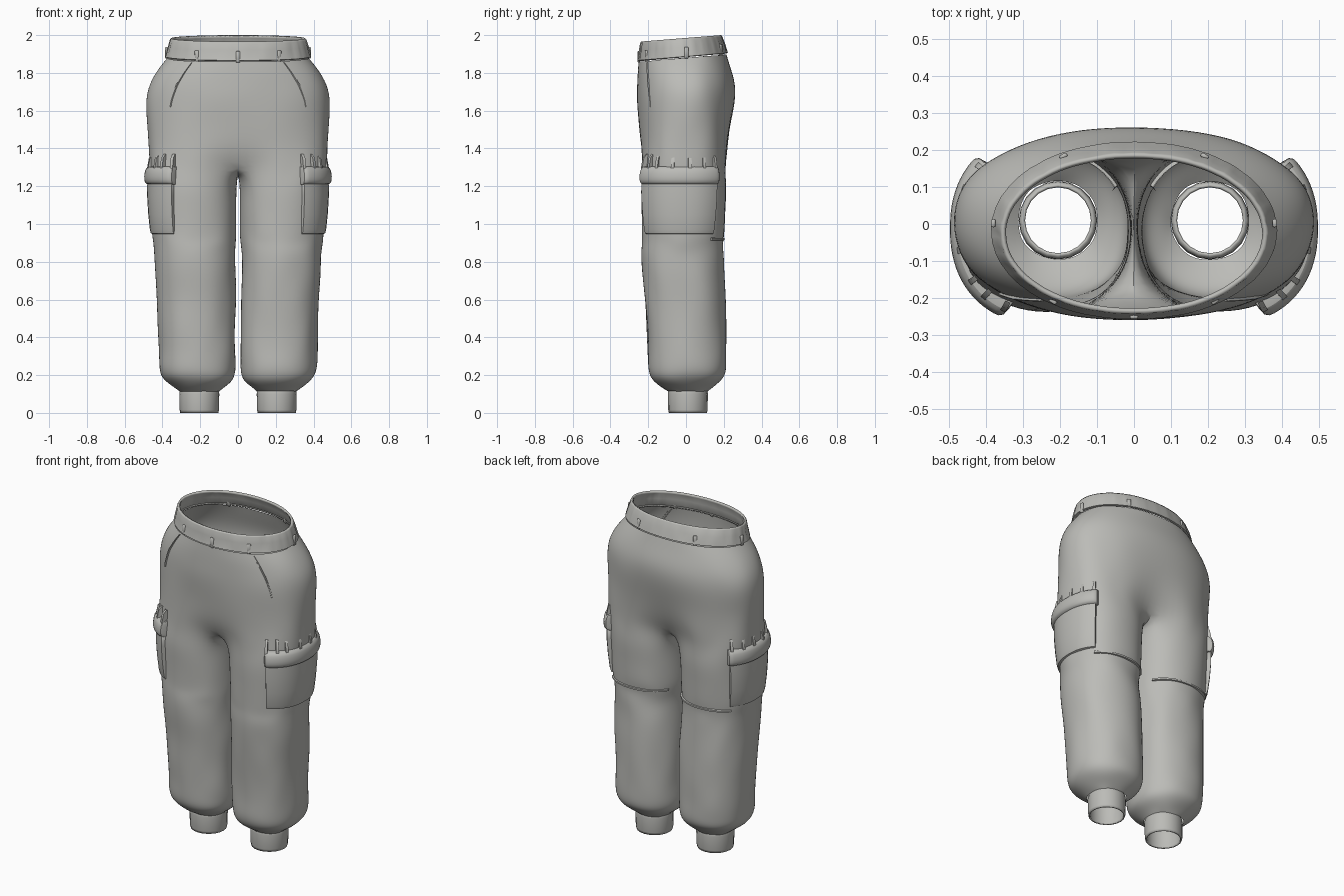
import bpy, bmesh, math, random
from mathutils import Vector

random.seed(4)
if "Cube" in bpy.data.objects:
    bpy.data.objects.remove(bpy.data.objects["Cube"])

cloth = bpy.data.materials.new("warm grey cloth")
cloth.use_nodes = True
COLOUR = (0.5, 0.5, 0.475, 1)
cloth.diffuse_color = COLOUR
cloth.node_tree.nodes["Principled BSDF"].inputs["Base Color"].default_value = COLOUR
cloth.node_tree.nodes["Principled BSDF"].inputs["Roughness"].default_value = 0.8

# Leg sections: height, inner x, outer x, front y, back y
LEG = [(1.4, .0, .47, -.245, .225), (1.2, .01, .463, -.24, .215),
       (.95, .012, .455, -.23, .2), (.87, .02, .44, -.237, .197), (.6, .012, .43, -.22, .21),
       (.4, .016, .422, -.205, .215), (.21, .01, .418, -.2, .215),
       (.165, .035, .38, -.17, .18), (.115, .1, .31, -.095, .115)]
# Hip sections: height, half width, front y, back y, squareness, centre pull front, back
HIP = [(1.88, .375, -.25, .215, 2.2, 1, 1), (1.82, .425, -.255, .235, 2.2, 1, 1),
       (1.74, .472, -.26, .258, 2.2, 1, 1), (1.65, .493, -.258, .262, 2.2, 1, 1),
       (1.52, .48, -.25, .24, 2.4, .98, .96), (1.4, .472, -.246, .23, 2.7, .93, .84),
       (1.31, .467, -.243, .222, 3.0, .75, .6)]


def power(v, n):
    return math.copysign(abs(v) ** (2 / n), v)


def section(table, z):
    """Blend the two table rows around a height."""
    for a, b in zip(table, table[1:]):
        if z >= b[0]:
            t = min(1, (a[0] - z) / (a[0] - b[0]))
            return [p + (q - p) * t for p, q in zip(a, b)]
    return list(table[-1])


def leg_point(side, angle, z, off=0.0, grow=1.0):
    _, x0, x1, y0, y1 = section(LEG, z)
    rx, ry = (x1 - x0) / 2 * grow + off, (y1 - y0) / 2 * grow + off
    return Vector((side * ((x0 + x1) / 2 + rx * power(math.cos(angle), 2.25)),
                   (y0 + y1) / 2 + ry * power(math.sin(angle), 2.25), z))


def hip_point(angle, z, off=0.0, grow=1.0):
    _, hx, y0, y1, n, pf, pb = section(HIP, z)
    c, s = math.cos(angle), math.sin(angle)
    y = (y0 + y1) / 2 + ((y1 - y0) / 2 * grow + off) * power(s, n)
    if abs(c) < .05:
        y *= pf if s < 0 else pb
    tilt = .08 * y * max(0, (z - 1.7) / .18)
    return Vector(((hx * grow + off) * power(c, n), y, z + tilt))


def finish(bm, name, subdivide=0, thickness=0.0, sharp=50):
    bmesh.ops.recalc_face_normals(bm, faces=bm.faces)
    mesh = bpy.data.meshes.new(name)
    bm.to_mesh(mesh)
    bm.free()
    obj = bpy.data.objects.new(name, mesh)
    bpy.context.collection.objects.link(obj)
    mesh.materials.append(cloth)
    if thickness:
        mod = obj.modifiers.new("thickness", 'SOLIDIFY')
        mod.thickness, mod.offset = thickness, -1
    if subdivide:
        mod = obj.modifiers.new("smooth", 'SUBSURF')
        mod.levels = mod.render_levels = subdivide
    bpy.ops.object.select_all(action='DESELECT')
    obj.select_set(True)
    bpy.context.view_layer.objects.active = obj
    bpy.ops.object.shade_smooth_by_angle(angle=math.radians(sharp))
    return obj


def bridge(bm, a, b, closed=True):
    for i in range(len(a) if closed else len(a) - 1):
        j = (i + 1) % len(a)
        bm.faces.new((a[i], a[j], b[j], b[i]))


def wrinkle(p, amount):
    return p + Vector([random.uniform(-amount, amount) for _ in range(3)])


# Trouser shell: hip rings that split into two legs at the crotch
bm = bmesh.new()
N = 24
previous = None
for row in HIP:
    amount = .002 if row[0] > 1.8 else .005
    ring = [bm.verts.new(wrinkle(hip_point(2 * math.pi * i / N, row[0], 0, 1.01), amount))
            for i in range(N)]
    if previous:
        bridge(bm, previous, ring)
    previous = ring
saddle = [bm.verts.new((0, y, z)) for y, z in ((.07, 1.28), (0, 1.27), (-.08, 1.28))]
heights = (1.2, 1.08, .95, .9, .84, .74, .6, .46, .33, .25, .2, .165, .135, .115)
for side in (1, -1):
    outer = [previous[(18 + side * i) % N] for i in range(13)]
    upper = outer + saddle
    for z in heights:
        amount = .008 if .3 < z < 1 else .003
        ring = [bm.verts.new(wrinkle(leg_point(side, math.radians(-135 + 22.5 * i), z, 0, 1.02), amount))
                for i in range(16)]
        bridge(bm, upper, ring)
        upper = ring
finish(bm, "trouser_shell", subdivide=2, sharp=80)

# Gathered waistband, tilted up towards the back
bm = bmesh.new()
M = 96
previous = None
pleats = [random.choice((0, 0, 0, .003, -.004)) for _ in range(M)]
for t, hx, y0, y1, puff in ((0, .372, -.246, .212, 0), (.04, .386, -.257, .222, .2), (.2, .382, -.253, .217, .7),
                            (.55, .372, -.248, .207, 1), (.9, .362, -.243, .193, .5), (1, .356, -.238, .187, 0)):
    ring = []
    for i in range(M):
        a = 2 * math.pi * i / M
        s = math.sin(a)
        r = 1 + pleats[i] * puff * 3
        y = (y0 + y1) / 2 + (y1 - y0) / 2 * r * s
        low, high = 1.882 + .02 * s, 1.983 + .017 * s
        ring.append(bm.verts.new((hx * r * power(math.cos(a), 2.1), y, low + (high - low) * t)))
    if previous:
        bridge(bm, previous, ring)
    previous = ring
finish(bm, "waistband", thickness=.012)

# Elastic ankle cuffs
for side, label in ((1, "left"), (-1, "right")):
    bm = bmesh.new()
    previous = None
    for z, r in ((.135, .096), (.118, .104), (.1, .106), (.015, .104), (0, .101)):
        ring = [bm.verts.new((side * .205 + r * math.cos(math.tau * i / 20),
                              .01 + r * math.sin(math.tau * i / 20), z)) for i in range(20)]
        if previous:
            bridge(bm, previous, ring)
        previous = ring
    finish(bm, label + "_ankle_cuff", thickness=.008)


def patch(name, point, a0, a1, profile, columns, subdivide=0):
    """Padded panel wrapped over a surface; its rim is tucked under."""
    bm = bmesh.new()
    previous = None
    steps = [0, .015] + [i / columns for i in range(1, columns)] + [.985, 1]
    for k, t in enumerate(steps):
        rim = k in (0, len(steps) - 1)
        a = math.radians(a0 + (a1 - a0) * t)
        line = [bm.verts.new(point(a, z, -.02 if rim else off)) for z, off in profile]
        if previous:
            bridge(bm, previous, line, closed=False)
        previous = line
    return finish(bm, name, subdivide)


for side, label in ((1, "left"), (-1, "right")):
    def on_leg(a, z, off):
        return leg_point(side, a, z, off)

    # Cargo pocket with its puffy flap
    patch(label + "_cargo_pocket", on_leg, -66, 46,
          [(1.24, -.02), (1.235, .016), (1.15, .02), (1.05, .017), (.97, .011), (.95, .006), (.94, -.02)], 14)
    patch(label + "_pocket_flap", on_leg, -68, 49,
          [(1.305, -.02), (1.305, .014), (1.285, .027), (1.25, .034), (1.222, .032), (1.208, .02), (1.205, -.02)],
          14, 1)
    # Pleats gathered above the flap
    for n, a in enumerate((-64, -48, -34, -12, 6, 24, 42)):
        patch(f"{label}_flap_pleat_{n + 1}", on_leg, a - 2, a + 2,
              [(1.37, -.015), (1.35, .004), (1.3, .015), (1.28, .015)], 2)
    # Knee seam behind the leg
    patch(label + "_knee_seam", on_leg, 40, 150,
          [(.93, -.01), (.925, .006), (.915, .006), (.91, -.01)], 14)

    # Slanted hip pocket seam
    bm = bmesh.new()
    previous = None
    for i in range(9):
        t = i / 8
        a = math.radians(-52 + 7 * t)
        a = a if side > 0 else math.pi - a
        z = 1.87 - .25 * t
        line = [bm.verts.new(hip_point(a + da, z, off))
                for da, off in ((-.02, -.01), (-.008, .004), (.008, .004), (.02, -.01))]
        if previous:
            bridge(bm, previous, line, closed=False)
        previous = line
    finish(bm, label + "_hip_pocket_seam")

# Belt loops around the waistband
for n, deg in enumerate((-125, -90, -55, 5, 60, 120, 175)):
    a = math.radians(deg)
    bm = bmesh.new()
    bmesh.ops.create_cube(bm, size=1)
    for v in bm.verts:
        v.co = Vector((v.co.x * .012, v.co.y * .022, v.co.z * .06))
    bmesh.ops.bevel(bm, geom=bm.edges[:], offset=.003, segments=1, affect='EDGES')
    for v in bm.verts:
        x, y = v.co.x, v.co.y
        v.co = Vector((.381 * math.cos(a) + x * math.cos(a) - y * math.sin(a),
                       -.018 + .232 * math.sin(a) + x * math.sin(a) + y * math.cos(a),
                       1.905 + .02 * math.sin(a) + v.co.z))
    finish(bm, f"belt_loop_{n + 1}")
